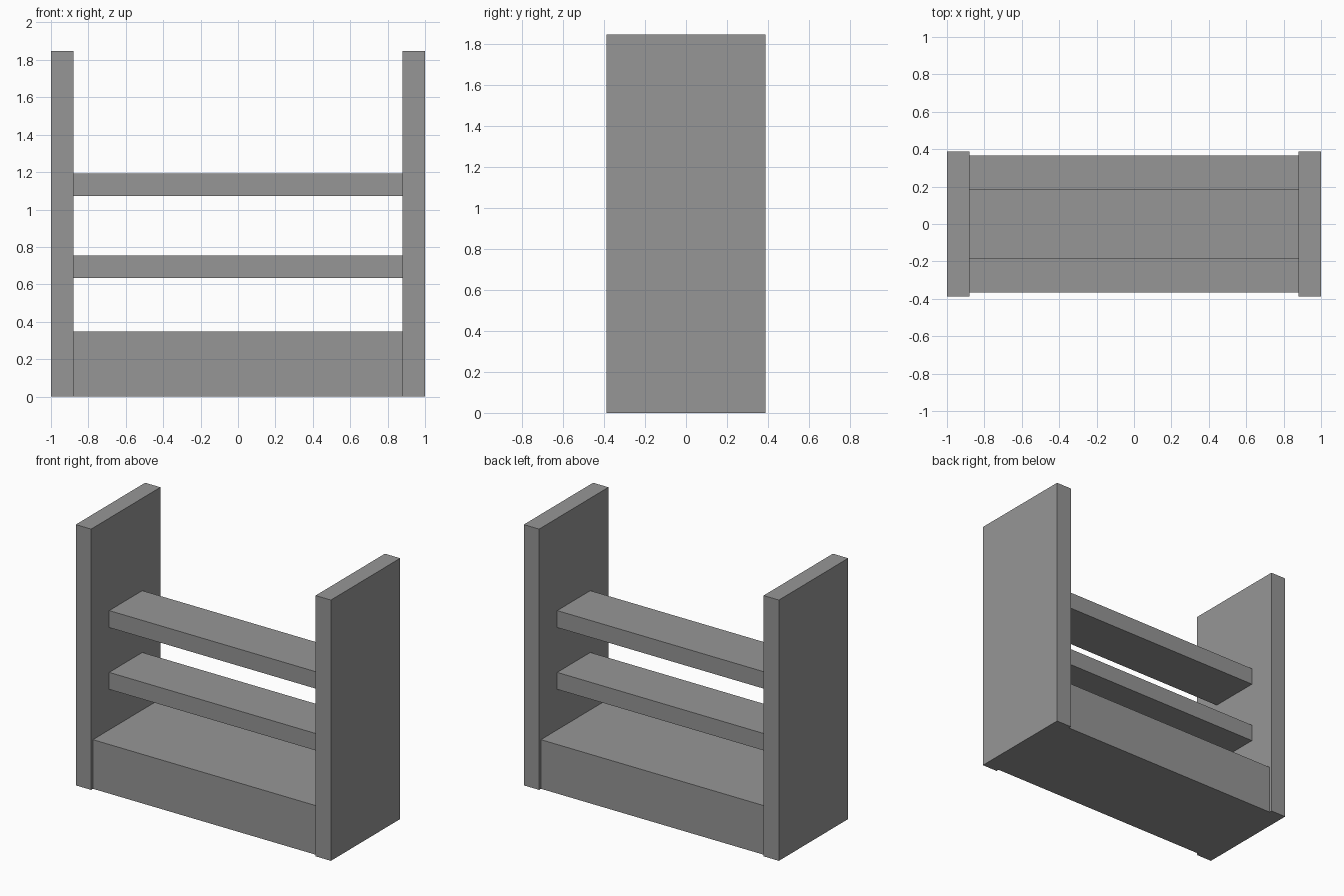
import bpy

default_cube = bpy.data.objects.get("Cube")
if default_cube:
    bpy.data.objects.remove(default_cube, do_unlink=True)

# One plain grey finish
GREY = (0.305, 0.305, 0.305, 1)
grey = bpy.data.materials.new("plain grey")
grey.use_nodes = True
grey.diffuse_color = GREY
grey.node_tree.nodes["Principled BSDF"].inputs["Base Color"].default_value = GREY

WIDTH, PANEL, HEIGHT = 2.0, 0.12, 1.848
INNER = WIDTH - 2 * PANEL


def board(name, x, z_low, size):
    """Box centred in depth, resting at z_low."""
    bpy.ops.mesh.primitive_cube_add(size=1, location=(x, 0, z_low + size[2] / 2))
    obj = bpy.context.object
    obj.name = obj.data.name = name
    obj.scale = size
    bpy.ops.object.transform_apply(location=False, rotation=False, scale=True)
    obj.data.materials.append(grey)
    return obj


# Upright side panels
for side, sign in (("left", 1), ("right", -1)):
    board(side + "_side_panel", sign * (WIDTH - PANEL) / 2, 0, (PANEL, 0.776, HEIGHT))

# Solid base between the panels
board("base", 0, 0, (INNER, 0.735, 0.348))

# Two narrow cross rails
for name, z_low in (("lower_rail", 0.635), ("upper_rail", 1.073)):
    board(name, 0, z_low, (INNER, 0.37, 0.12))
